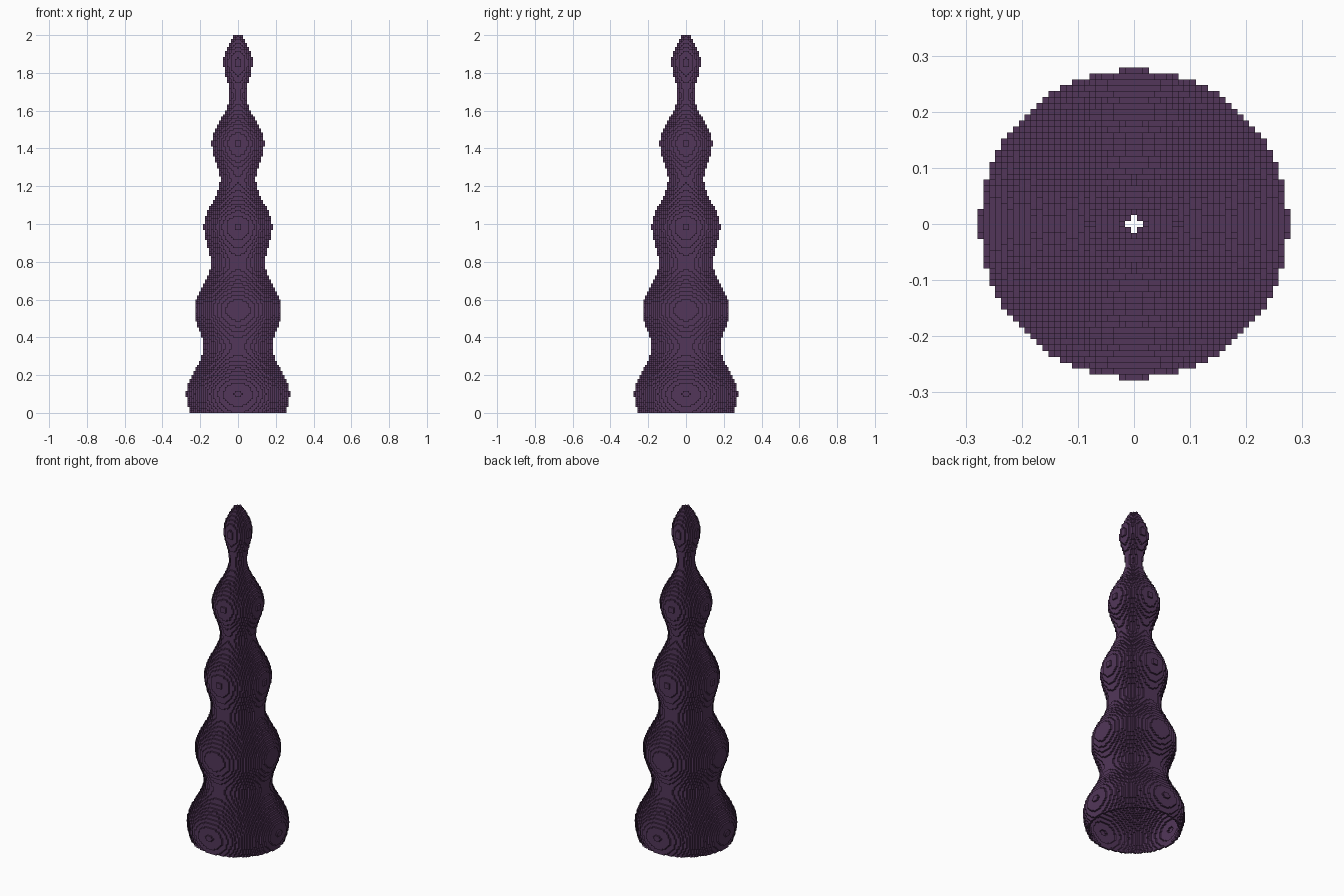
import bpy, bmesh, math

cube = bpy.data.objects.get("Cube")
if cube:
    bpy.data.objects.remove(cube, do_unlink=True)

LAYERS = 190
V = 2.0 / LAYERS          # edge of one block
HALF = 28                 # half width of the block grid

# Bulges and waists of the spire as (height, radius)
PROFILE = [(-0.08, 0.242), (0.10, 0.279), (0.35, 0.187), (0.545, 0.235),
           (0.79, 0.148), (0.985, 0.184), (1.235, 0.098), (1.425, 0.142),
           (1.68, 0.048), (1.86, 0.080), (2.08, 0.0)]


def radius(z):
    """Ease smoothly between the bulges and waists."""
    for (z0, r0), (z1, r1) in zip(PROFILE, PROFILE[1:]):
        if z <= z1:
            t = (z - z0) / (z1 - z0)
            return r0 + (r1 - r0) * (0.5 - 0.5 * math.cos(math.pi * t))
    return 0.0


# Round slice of blocks for each layer
def disc(k):
    limit = max(radius((k + 0.5) * V) / V - 0.4, 1.45) ** 2
    return {(i, j) for i in range(-HALF, HALF + 1) for j in range(-HALF, HALF + 1)
            if i * i + j * j <= limit}


discs = [disc(k) for k in range(LAYERS)]

# Keep a one-block shell, open underneath and with a pinhole at the tip
shell = set()
for k, d in enumerate(discs):
    below = discs[max(k - 1, 0)]
    above = discs[min(k + 1, LAYERS - 1)]
    for i, j in d:
        sides = ((i + 1, j), (i - 1, j), (i, j + 1), (i, j - 1))
        edge = any(c not in d for c in sides)
        if (edge or (i, j) not in above or (i, j) not in below) and (i, j) != (0, 0):
            shell.add((i, j, k))

# Exposed block faces: direction and its four corners, wound outwards
SIDES = [
    ((1, 0, 0), ((1, 0, 0), (1, 1, 0), (1, 1, 1), (1, 0, 1))),
    ((-1, 0, 0), ((0, 0, 0), (0, 0, 1), (0, 1, 1), (0, 1, 0))),
    ((0, 1, 0), ((0, 1, 0), (0, 1, 1), (1, 1, 1), (1, 1, 0))),
    ((0, -1, 0), ((0, 0, 0), (1, 0, 0), (1, 0, 1), (0, 0, 1))),
    ((0, 0, 1), ((0, 0, 1), (1, 0, 1), (1, 1, 1), (0, 1, 1))),
    ((0, 0, -1), ((0, 0, 0), (0, 1, 0), (1, 1, 0), (1, 0, 0))),
]

bm = bmesh.new()
verts = {}


def corner(x, y, z):
    key = (x, y, z)
    if key not in verts:
        verts[key] = bm.verts.new(((x - 0.5) * V, (y - 0.5) * V, z * V))
    return verts[key]


for i, j, k in sorted(shell):
    for (dx, dy, dz), quad in SIDES:
        if (i + dx, j + dy, k + dz) not in shell:
            bm.faces.new([corner(i + a, j + b, k + c) for a, b, c in quad])

mesh = bpy.data.meshes.new("blocky_spire")
bm.to_mesh(mesh)
bm.free()

# Dark purple material
mat = bpy.data.materials.new("dark purple")
mat.use_nodes = True
colour = (0.085, 0.037, 0.100, 1.0)
mat.diffuse_color = colour
mat.node_tree.nodes["Principled BSDF"].inputs["Base Color"].default_value = colour
mesh.materials.append(mat)

spire = bpy.data.objects.new("blocky_spire", mesh)
bpy.context.collection.objects.link(spire)
